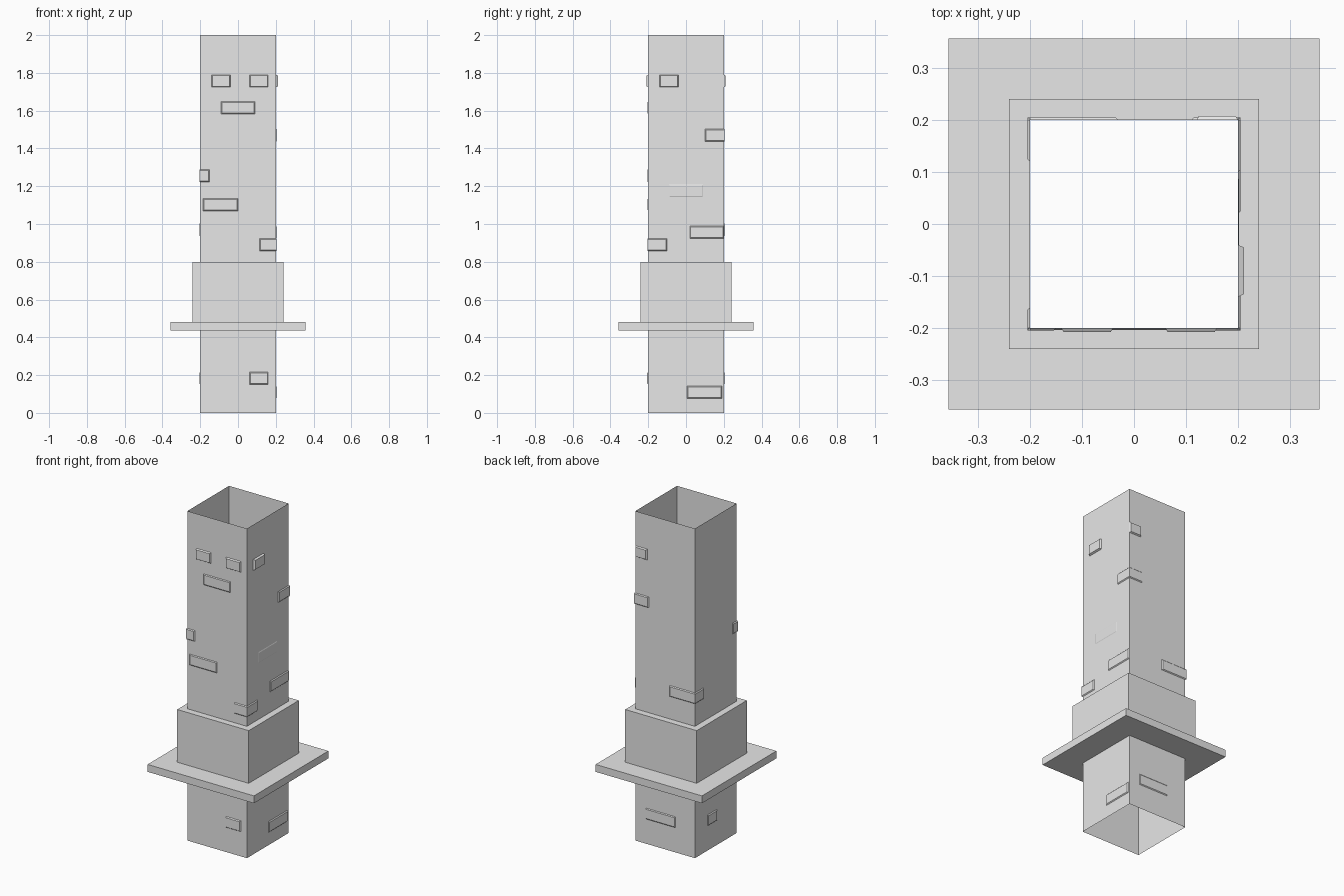
import bpy, bmesh
from mathutils import Matrix, Vector
from math import pi

cube = bpy.data.objects.get("Cube")
if cube:
    bpy.data.objects.remove(cube, do_unlink=True)

grey = bpy.data.materials.new("plain_grey")
grey.use_nodes = True
grey.diffuse_color = (0.8, 0.8, 0.8, 1)
grey.node_tree.nodes["Principled BSDF"].inputs["Base Color"].default_value = (0.8, 0.8, 0.8, 1)

WALL = 0.2  # half width of the shaft


def add_object(name, bm):
    mesh = bpy.data.meshes.new(name)
    bm.to_mesh(mesh)
    bm.free()
    mesh.materials.append(grey)
    obj = bpy.data.objects.new(name, mesh)
    bpy.context.collection.objects.link(obj)
    return obj


def square_sweep(name, profile, closed):
    """Join square rings given as (half width, height) pairs."""
    bm = bmesh.new()
    rings = [[bm.verts.new((sx * r, sy * r, z))
              for sx, sy in ((-1, -1), (1, -1), (1, 1), (-1, 1))]
             for r, z in profile]
    pairs = list(zip(rings, rings[1:]))
    if closed:
        pairs.append((rings[-1], rings[0]))
    for low, high in pairs:
        for i in range(4):
            j = (i + 1) % 4
            bm.faces.new((low[i], low[j], high[j], high[i]))
    return add_object(name, bm)


# Quarter turns that carry the front wall to each side
TURNS = {"front": 0, "right": pi / 2, "back": pi, "left": -pi / 2}


def brick(side, start, end, z, depth, height=0.066, wrap=0):
    """Raised brick, open at the wall; wrap = -1 or 1 runs it round that corner."""
    slope = 0.005
    u0, u1 = start, end
    top0, top1 = u0 + slope, u1 - slope
    if wrap < 0:
        u0 = top0 = -WALL - depth
    if wrap > 0:
        u1 = top1 = WALL + depth
    h = height / 2
    bm = bmesh.new()
    base = [bm.verts.new((u, -WALL, z + v)) for u, v in ((u0, -h), (u1, -h), (u1, h), (u0, h))]
    hs = h - slope
    face = [bm.verts.new((u, -WALL - depth, z + v))
            for u, v in ((top0, -hs), (top1, -hs), (top1, hs), (top0, hs))]
    bm.faces.new(face)
    for i in range(4):
        j = (i + 1) % 4
        bm.faces.new((base[i], base[j], face[j], face[i]))
    bm.transform(Matrix.Rotation(TURNS[side], 4, "Z"))
    add_object("raised_brick_" + side, bm)


# Open square shaft, collar and base plate
square_sweep("chimney_shaft", [(WALL, 0), (WALL, 2)], False)
square_sweep("collar", [(0.24, 0.48), (0.24, 0.8), (WALL, 0.8)], False)
square_sweep("base_plate", [(WALL, 0.435), (0.357, 0.435), (0.357, 0.48), (WALL, 0.48)], True)

# Front bricks, measured along each wall from its left end as seen from outside
brick("front", -0.14, -0.04, 1.757, 0.008)
brick("front", 0.06, 0.16, 1.757, 0.008)
brick("front", -0.09, 0.09, 1.615, 0.004)
brick("front", -0.185, 0, 1.103, 0.004)
brick("front", 0.06, 0.16, 0.183, 0.006)

# Right wall bricks
brick("right", -0.14, -0.04, 1.757, 0.011)
brick("right", -0.09, 0.09, 1.175, 0.002)
brick("right", 0.02, WALL, 0.957, 0.005)
brick("right", 0.005, 0.19, 0.11, 0.005)

# Back and left wall bricks
brick("back", -WALL, -0.12, 1.757, 0.008)
brick("back", -0.13, 0.07, 0.183, 0.004)
brick("left", -0.08, 0.01, 0.183, 0.005)

# Bricks that wrap round a corner: (first wall, reach, second wall, reach, height)
for a, reach_a, b, reach_b, z in (("left", 0.04, "front", 0.05, 1.255),
                                  ("front", 0.085, "right", 0.1, 0.89),
                                  ("right", 0.1, "back", 0.09, 1.47),
                                  ("back", 0.17, "left", 0.08, 0.97)):
    brick(a, WALL - reach_a, WALL, z, 0.005, wrap=1)
    brick(b, -WALL, -WALL + reach_b, z, 0.005, wrap=-1)
